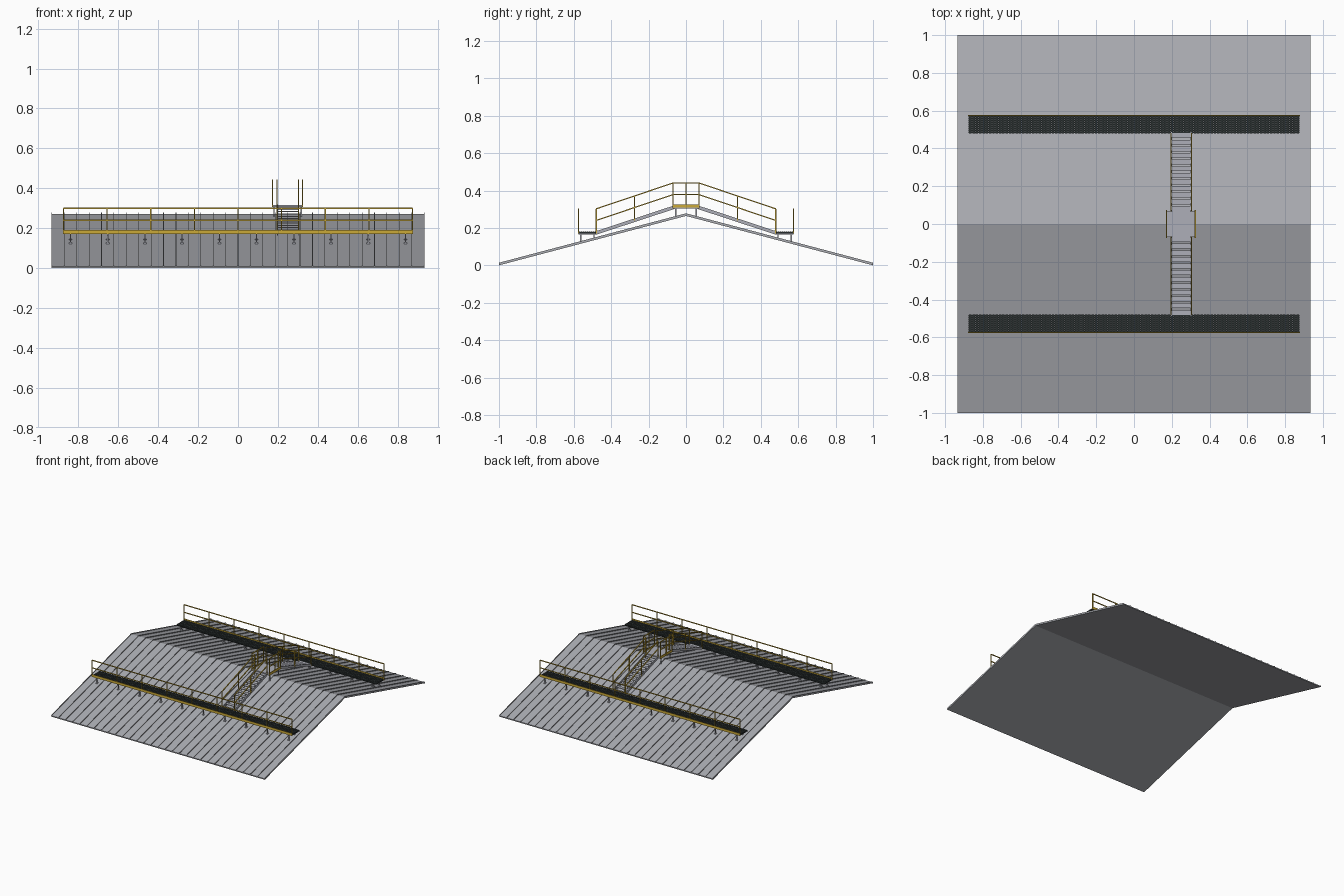
import bpy, bmesh
from mathutils import Vector, Matrix

cube = bpy.data.objects.get("Cube")
if cube:
    bpy.data.objects.remove(cube, do_unlink=True)


def material(name, rgb):
    m = bpy.data.materials.new(name)
    m.use_nodes = True
    m.diffuse_color = (*rgb, 1)
    m.node_tree.nodes["Principled BSDF"].inputs["Base Color"].default_value = (*rgb, 1)
    return m


ROOF = material("roof_grey", (0.40, 0.41, 0.44))
STEEL = material("galvanised_steel", (0.42, 0.43, 0.48))
GRATE = material("dark_grating", (0.022, 0.028, 0.028))
YELLOW = material("safety_yellow", (0.60, 0.40, 0.04))


class Part:
    """Collects boxes and beams into one object."""

    def __init__(self, name, mat):
        self.name, self.mat, self.bm = name, mat, bmesh.new()

    def beam(self, p, q, w, h=None):
        p, q = Vector(p), Vector(q)
        d = q - p
        turn = d.to_track_quat('Y', 'Z').to_matrix().to_4x4()
        size = Matrix.Diagonal((w, d.length, h or w, 1))
        bmesh.ops.create_cube(self.bm, size=1,
                              matrix=Matrix.Translation((p + q) / 2) @ turn @ size)

    def box(self, x, y, z):
        mid = [(a + b) / 2 for a, b in (x, y, z)]
        size = [abs(b - a) for a, b in (x, y, z)]
        bmesh.ops.create_cube(self.bm, size=1,
                              matrix=Matrix.Translation(mid) @ Matrix.Diagonal((*size, 1)))

    def finish(self):
        me = bpy.data.meshes.new(self.name)
        self.bm.to_mesh(me)
        self.bm.free()
        me.materials.append(self.mat)
        bpy.context.collection.objects.link(bpy.data.objects.new(self.name, me))


HALF_X, RIDGE, EAVE, THICK = 0.935, 0.272, 0.008, 0.008
RAIL = 0.006


def roof_z(y):
    return RIDGE + (EAVE - RIDGE) * abs(y)


# Folded roof sheet from a gable profile
bm = bmesh.new()
profile = [(-1, EAVE), (0, RIDGE), (1, EAVE),
           (1, EAVE - THICK), (0, RIDGE - THICK), (-1, EAVE - THICK)]
rings = [[bm.verts.new((x, y, z)) for y, z in profile] for x in (-HALF_X, HALF_X)]
for i in range(6):
    j = (i + 1) % 6
    bm.faces.new((rings[0][i], rings[0][j], rings[1][j], rings[1][i]))
for r in rings:
    bm.faces.new((r[0], r[1], r[4], r[5]))
    bm.faces.new((r[1], r[2], r[3], r[4]))
bmesh.ops.recalc_face_normals(bm, faces=bm.faces)
roof = Part("roof_sheet", ROOF)
roof.bm.free()
roof.bm = bm
roof.finish()

# Standing seams running down both slopes
seams = Part("roof_seams", ROOF)
for i in range(31):
    x = -HALF_X + 0.002 + i * (2 * HALF_X - 0.004) / 30
    for s in (-1, 1):
        seams.beam((x, 0, RIDGE + 0.002), (x, s * 0.999, EAVE + 0.002), 0.003, 0.008)
seams.finish()

WALK_X, INNER, OUTER, DECK = 0.875, 0.48, 0.575, 0.18
for s, side in ((-1, "front"), (1, "back")):
    # Open grating: long bars crossed by short bars
    grate = Part(side + "_walkway_grating", GRATE)
    rows, cols = 9, 100
    pitch = (OUTER - INNER) / rows
    for i in range(rows):
        y = INNER + (i + 0.5) * pitch
        grate.box((-WALK_X, WALK_X), (s * (y - 0.004), s * (y + 0.004)), (DECK - 0.01, DECK))
    step = 2 * WALK_X / cols
    for i in range(cols):
        x = -WALK_X + (i + 0.5) * step
        grate.box((x - 0.0065, x + 0.0065), (s * INNER, s * OUTER), (DECK - 0.009, DECK - 0.001))
    grate.finish()

    # Legs and cross bearers down to the roof
    legs = Part(side + "_walkway_legs", STEEL)
    for i in range(10):
        x = -0.84 + i * 1.68 / 9
        for y in (INNER + 0.012, OUTER - 0.012):
            legs.beam((x, s * y, roof_z(y)), (x, s * y, DECK - 0.01), 0.006)
            legs.box((x - 0.008, x + 0.008), (s * (y - 0.008), s * (y + 0.008)),
                     (roof_z(y) - 0.002, roof_z(y) + 0.004))
        legs.box((x - 0.003, x + 0.003), (s * INNER, s * OUTER), (DECK - 0.016, DECK - 0.01))
    legs.finish()

    # Outer guard rail with toe board
    rail = Part(side + "_walkway_guard_rail", YELLOW)
    for i in range(9):
        x = (i - 4) * WALK_X / 4
        rail.beam((x, s * OUTER, DECK - 0.01), (x, s * OUTER, 0.302), RAIL)
    for z in (0.24, 0.30):
        rail.beam((-WALK_X, s * OUTER, z), (WALK_X, s * OUTER, z), RAIL)
    rail.box((-WALK_X, WALK_X), (s * (OUTER - 0.001), s * (OUTER + 0.003)), (0.17, 0.19))
    rail.finish()

    # Stair flight up to the ridge
    stair = Part(side + "_stair_flight", STEEL)
    low, high = (INNER + 0.005, 0.172), (0.065, 0.31)
    for x in (0.198, 0.302):
        stair.beam((x, s * low[0], low[1]), (x, s * high[0], high[1]), 0.004, 0.018)
    for i in range(12):
        t = (i + 0.5) / 12
        y, z = (a + (b - a) * t for a, b in zip(low, high))
        stair.box((0.198, 0.302), (s * (y - 0.013), s * (y + 0.013)), (z - 0.001, z + 0.004))
    stair.finish()

    # Sloping handrails on both sides of the flight
    hand = Part(side + "_stair_handrails", YELLOW)
    for x in (0.196, 0.304):
        for z0, z1 in ((0.24, 0.378), (0.302, 0.44)):
            hand.beam((x, s * INNER, z0), (x, s * 0.07, z1), RAIL)
        for y, z0, z1 in ((INNER, 0.17, 0.302), (0.275, 0.24, 0.371), (0.07, 0.31, 0.44)):
            hand.beam((x, s * y, z0), (x, s * y, z1), RAIL)
    hand.finish()

# Ridge platform on four legs
deck = Part("ridge_platform", STEEL)
deck.box((0.172, 0.325), (-0.07, 0.07), (0.305, 0.316))
for x in (0.18, 0.317):
    for y in (-0.055, 0.055):
        deck.beam((x, y, roof_z(y)), (x, y, 0.306), 0.006)
deck.finish()

# Platform guard rails and toe boards
guard = Part("platform_guard_rails", YELLOW)
for x in (0.173, 0.324):
    for y in (-0.07, 0, 0.07):
        guard.beam((x, y, 0.305), (x, y, 0.443), RAIL)
    for z in (0.378, 0.44):
        guard.beam((x, -0.07, z), (x, 0.07, z), RAIL)
    guard.box((x - 0.002, x + 0.002), (-0.07, 0.07), (0.308, 0.326))
guard.finish()
